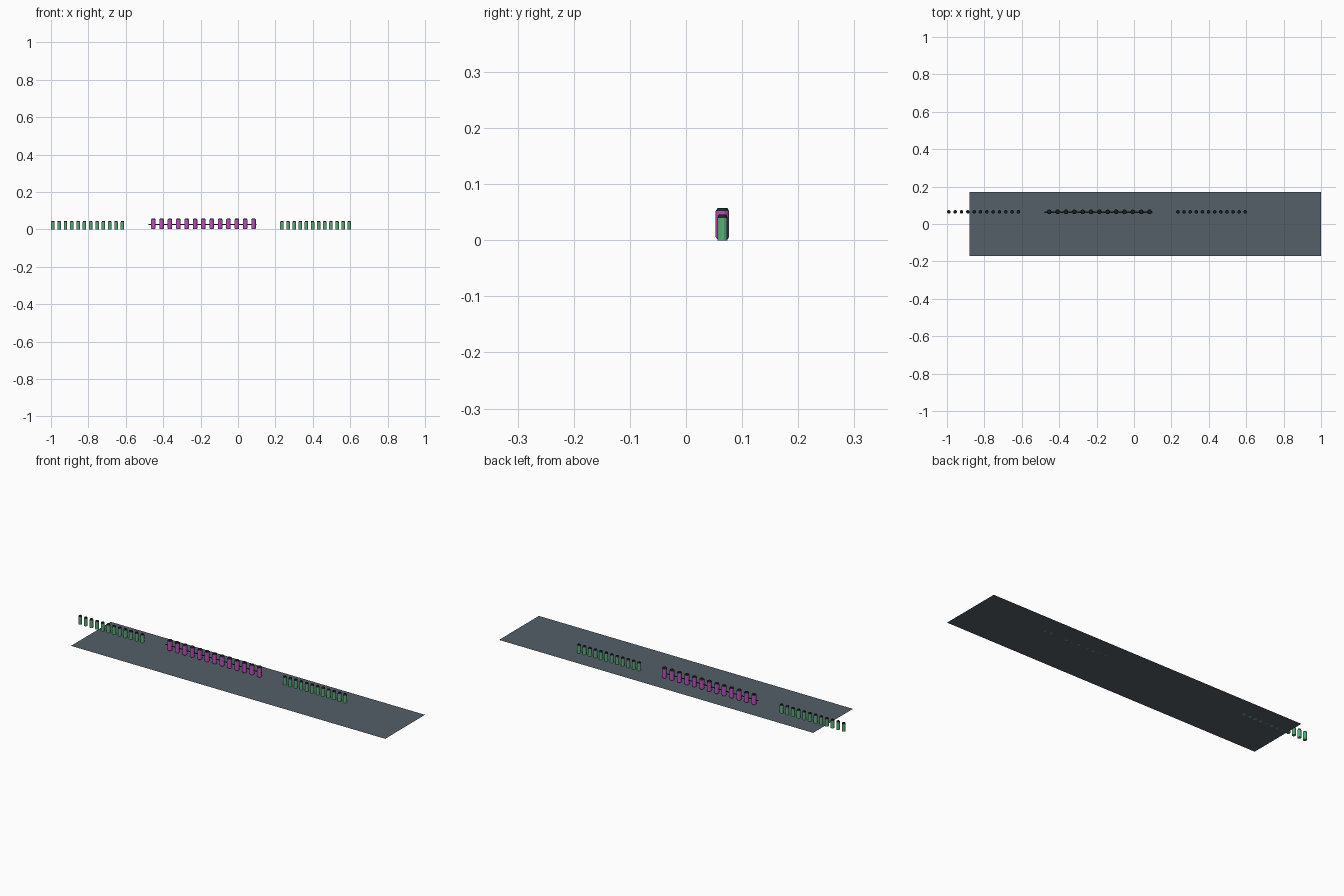
import bpy, math

if "Cube" in bpy.data.objects:
    bpy.data.objects.remove(bpy.data.objects["Cube"])


def material(name, rgb):
    m = bpy.data.materials.new(name)
    m.diffuse_color = (*rgb, 1)
    m.use_nodes = True
    m.node_tree.nodes["Principled BSDF"].inputs["Base Color"].default_value = m.diffuse_color
    return m


GREEN = material("green", (0.10, 0.42, 0.19))
PURPLE = material("purple", (0.50, 0.08, 0.50))
DARK = material("dark", (0.015, 0.017, 0.02))
SLATE = material("slate", (0.09, 0.115, 0.14))
ROW_Y, SIDES = 0.065, 12


def peg(name, x, profile, mat, cap_from):
    """Turned peg; rings from cap_from upward are dark."""
    verts, faces = [], []
    for r, z in profile:
        for i in range(SIDES):
            a = 2 * math.pi * (i + 0.5) / SIDES
            verts.append((r * math.cos(a), r * math.sin(a), z))
    rings = len(profile)
    faces.append(list(reversed(range(SIDES))))
    for k in range(rings - 1):
        for i in range(SIDES):
            j = (i + 1) % SIDES
            faces.append((k * SIDES + i, k * SIDES + j,
                          (k + 1) * SIDES + j, (k + 1) * SIDES + i))
    faces.append(range((rings - 1) * SIDES, rings * SIDES))
    mesh = bpy.data.meshes.new(name)
    mesh.from_pydata(verts, [], [list(f) for f in faces])
    mesh.materials.append(mat)
    mesh.materials.append(DARK)
    for p in mesh.polygons:
        if p.center.z > cap_from:
            p.material_index = 1
    ob = bpy.data.objects.new(name, mesh)
    ob.location = (x, ROW_Y, 0)
    bpy.context.collection.objects.link(ob)


def row(name, count, start, end, profile, mat, cap_from):
    for i in range(count):
        peg(f"{name}_{i + 1}", start + (end - start) * i / (count - 1),
            profile, mat, cap_from)


# Base sheet
bpy.ops.mesh.primitive_plane_add(size=1, location=(0.06, 0, 0))
base = bpy.context.object
base.name = "base_sheet"
base.scale = (1.88, 0.34, 1)
base.data.materials.append(SLATE)

# Rows of small and large chamfered pegs
small = [(0.0095, 0), (0.0095, 0.040), (0.007, 0.046)]
large = [(0.009, 0.001), (0.0125, 0.006), (0.0125, 0.052), (0.009, 0.0575)]
row("left_peg", 12, -0.990, -0.618, small, GREEN, 0.041)
row("middle_peg", 13, -0.453, 0.083, large, PURPLE, 0.053)
row("right_peg", 12, 0.235, 0.595, small, GREEN, 0.041)

# Thin rod through the middle row
bpy.ops.mesh.primitive_cylinder_add(vertices=8, radius=0.0025, depth=0.576,
                                    location=(-0.19, ROW_Y, 0.026),
                                    rotation=(0, math.pi / 2, 0))
rod = bpy.context.object
rod.name = "linking_rod"
rod.data.materials.append(DARK)
